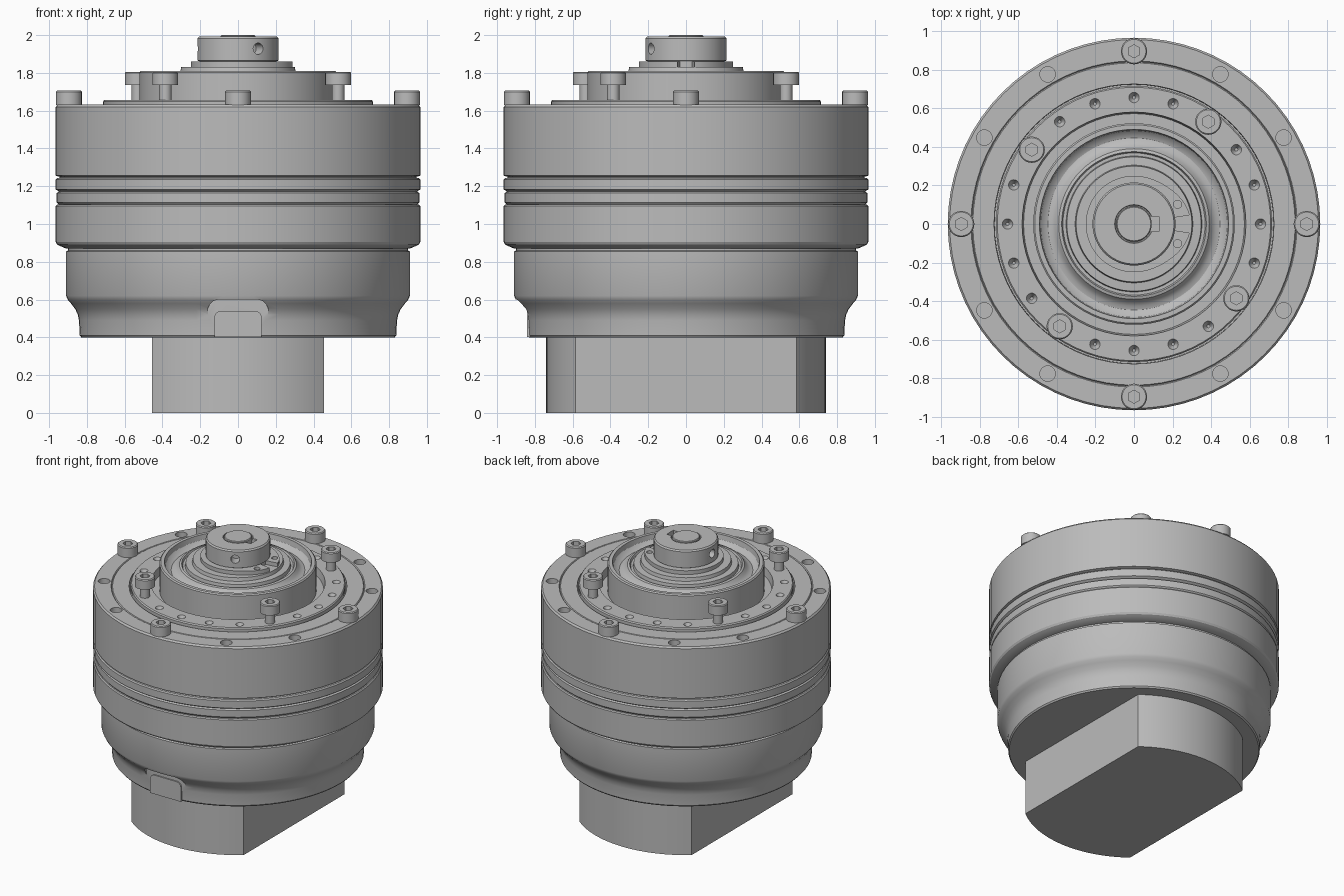
import bpy, bmesh
from math import sin, cos, pi, radians
from mathutils import Matrix

if "Cube" in bpy.data.objects:
    bpy.data.objects.remove(bpy.data.objects["Cube"], do_unlink=True)

steel = bpy.data.materials.new("machined grey steel")
steel.use_nodes = True
GREY = (0.5, 0.5, 0.5, 1)
steel.diffuse_color = GREY
steel.node_tree.nodes["Principled BSDF"].inputs["Base Color"].default_value = GREY


def add(name, bm):
    bmesh.ops.recalc_face_normals(bm, faces=bm.faces)
    mesh = bpy.data.meshes.new(name)
    bm.to_mesh(mesh)
    bm.free()
    mesh.materials.append(steel)
    ob = bpy.data.objects.new(name, mesh)
    bpy.context.collection.objects.link(ob)
    return ob


def lathe(name, profile, steps=72):
    """Revolve an (r, z) profile about the z axis."""
    bm = bmesh.new()
    vs = [bm.verts.new((r, 0, z)) for r, z in profile]
    edges = [bm.edges.new(p) for p in zip(vs, vs[1:])]
    bmesh.ops.spin(bm, geom=vs + edges, cent=(0, 0, 0), axis=(0, 0, 1),
                   angle=2 * pi, steps=steps, use_merge=False)
    bmesh.ops.remove_doubles(bm, verts=bm.verts, dist=0.0002)
    return add(name, bm)


def prism(name, outline, z0, z1, matrix=None):
    """Extrude a flat outline from z0 to z1."""
    bm = bmesh.new()
    face = bm.faces.new([bm.verts.new((x, y, z0)) for x, y in outline])
    top = bmesh.ops.extrude_face_region(bm, geom=[face])["geom"]
    bmesh.ops.translate(bm, vec=(0, 0, z1 - z0),
                        verts=[v for v in top if isinstance(v, bmesh.types.BMVert)])
    if matrix:
        bm.transform(matrix)
    return add(name, bm)


def drills(name, spots, r0, r1, depth, sides=20):
    """Cutter made of vertical drills centred on the given points."""
    bm = bmesh.new()
    for x, y, z in spots:
        bmesh.ops.create_cone(bm, cap_ends=True, segments=sides, radius1=r0, radius2=r1,
                              depth=depth, matrix=Matrix.Translation((x, y, z)))
    return add(name, bm)


def cut(ob, cutter):
    mod = ob.modifiers.new("cut", 'BOOLEAN')
    mod.operation, mod.solver, mod.object = 'DIFFERENCE', 'EXACT', cutter
    bpy.context.view_layer.objects.active = ob
    bpy.ops.object.modifier_apply(modifier=mod.name)
    bpy.data.objects.remove(cutter, do_unlink=True)


def polar(r, degrees, z=0):
    return (r * cos(radians(degrees)), r * sin(radians(degrees)), z)


def arch(w, z0, z1, r):
    """Upright outline with rounded top corners."""
    pts = [(-w, z0), (w, z0)]
    for side, start in ((1, 0), (-1, 90)):
        for i in range(7):
            a = radians(start + 15 * i)
            pts.append((side * (w - r) + r * cos(a), z1 - r + r * sin(a)))
    return pts


# Shank: round bar with two flats
R, FLAT = 0.74, 0.455
shank_outline = []
for base in (-90, 90):
    for i in range(25):
        x, y, _ = polar(R, base - 37.9 + 75.8 * i / 24)
        shank_outline.append((max(-FLAT, min(FLAT, x)), y))
prism("shank", shank_outline, 0, 0.45)

# Lower housing with flared foot
lower = lathe("lower_housing", [
    (0, 0.4), (0.83, 0.4), (0.838, 0.41), (0.842, 0.49), (0.848, 0.52), (0.862, 0.55),
    (0.885, 0.58), (0.902, 0.6), (0.91, 0.62), (0.91, 0.855), (0.9, 0.86), (0.9, 0.92), (0, 0.92)])
# Upright prisms face the front: local z becomes -y
UPRIGHT = Matrix.Rotation(pi / 2, 4, 'X')
cut(lower, prism("pocket_cutter", arch(0.16, 0.45, 0.6, 0.06), 0.833, 1.0, UPRIGHT))
prism("index_tab", arch(0.125, 0.401, 0.54, 0.035), 0.75, 0.842, UPRIGHT)

# Middle body and the two grooved bands
lathe("middle_ring", [(0, 0.87), (0.91, 0.87), (0.945, 0.885), (0.958, 0.892), (0.965, 0.905),
                      (0.965, 1.095), (0.958, 1.102), (0.945, 1.102), (0, 1.102)])
lathe("lower_band", [(0, 1.1), (0.945, 1.1), (0.955, 1.108), (0.96, 1.115), (0.96, 1.165),
                     (0.945, 1.173), (0, 1.173)])
lathe("upper_band", [(0, 1.17), (0.945, 1.17), (0.957, 1.178), (0.965, 1.183), (0.965, 1.235),
                     (0.958, 1.243), (0.94, 1.246), (0, 1.246)])

# Upper housing with a stepped top face
upper = lathe("upper_housing", [
    (0, 1.24), (0.945, 1.24), (0.945, 1.25), (0.965, 1.256), (0.965, 1.62), (0.955, 1.632),
    (0.845, 1.632), (0.84, 1.625), (0.835, 1.632), (0.725, 1.632), (0.722, 1.54), (0, 1.54)])
cut(upper, drills("outer_drills", [polar(0.895, a, 1.62) for a in range(0, 360, 30) if a % 90],
                  0.04, 0.04, 0.1))

# Output flange with a ring of countersunk holes
flange = lathe("output_flange", [
    (0, 1.5), (0.715, 1.5), (0.715, 1.648), (0.708, 1.656), (0.58, 1.656), (0.572, 1.6),
    (0.5, 1.6), (0, 1.6)])
INNER_SCREWS = (54, 144, 234, 324)
cut(flange, drills("inner_drills", [polar(0.655, a, 1.65) for a in range(0, 360, 18)
                                    if a not in INNER_SCREWS], 0.008, 0.04, 0.06))

# Bearing collar with seal trough and stepped centre
lathe("bearing_collar", [
    (0, 1.56), (0.522, 1.56), (0.522, 1.802), (0.514, 1.81), (0.49, 1.81), (0.484, 1.775),
    (0.465, 1.755), (0.445, 1.748), (0.425, 1.753), (0.405, 1.768), (0.39, 1.79),
    (0.375, 1.795), (0.368, 1.78), (0.352, 1.78), (0.348, 1.805), (0.305, 1.808),
    (0.3, 1.832), (0, 1.832)])

# Retaining clip: open ring that widens into two drilled ears
N = 60
angles = [radians(9 + 342 * i / N) for i in range(N + 1)]
ring = []
for a in angles:
    r = 0.25 + 0.045 * max(0, cos(a)) ** 4
    ring.append((r * cos(a), r * sin(a)))
ring += [(0.2 * cos(a), 0.2 * sin(a)) for a in reversed(angles)]
clip = prism("retaining_clip", ring, 1.83, 1.86)
cut(clip, drills("ear_drills", [(0.226, s * 0.102, 1.85) for s in (-1, 1)], 0.021, 0.021, 0.1, 16))

# Clamping hub with keyway and grub screw holes
hub = lathe("clamping_hub", [
    (0, 1.8), (0.205, 1.8), (0.205, 1.862), (0.215, 1.865), (0.215, 1.982), (0.207, 1.992),
    (0.1, 1.992), (0.097, 1.98), (0, 1.98)])
cut(hub, prism("key_cutter", [(0.08, -0.038), (0.13, -0.038), (0.13, 0.038), (0.08, 0.038)],
               1.95, 2.05))
for a in (-60, 180):
    bm = bmesh.new()
    spot = Matrix.Translation(polar(0.2, a, 1.928)) @ Matrix.Rotation(radians(a), 4, 'Z')
    bmesh.ops.create_cone(bm, cap_ends=True, segments=20, radius1=0.03, radius2=0.03, depth=0.12,
                          matrix=spot @ Matrix.Rotation(pi / 2, 4, 'Y'))
    cut(hub, add("grub_cutter", bm))
lathe("shaft_end", [(0, 1.9), (0.092, 1.9), (0.092, 1.995), (0.087, 2.0), (0, 2.0)], 40)


# Socket head screws
def screw(name, r, angle, z0, z1, shaft_to):
    x, y, _ = polar(r, angle)
    ob = lathe(name, [(0, shaft_to), (0.033, shaft_to), (0.033, z0), (0.068, z0),
                      (0.068, z1 - 0.006), (0.062, z1), (0, z1)], 28)
    cut(ob, drills("hex_cutter", [(0, 0, z1)], 0.034, 0.034, 0.08, 6))
    ob.location = (x, y, 0)


for i in range(4):
    screw(f"housing_screw_{i + 1}", 0.895, 90 * i, 1.631, 1.706, 1.58)
    screw(f"flange_screw_{i + 1}", 0.655, INNER_SCREWS[i], 1.735, 1.806, 1.6)

# Smooth the round walls and keep machined edges crisp
for ob in bpy.context.collection.objects:
    ob.select_set(ob.type == 'MESH')
bpy.context.view_layer.objects.active = hub
bpy.ops.object.shade_smooth_by_angle(angle=radians(28))
